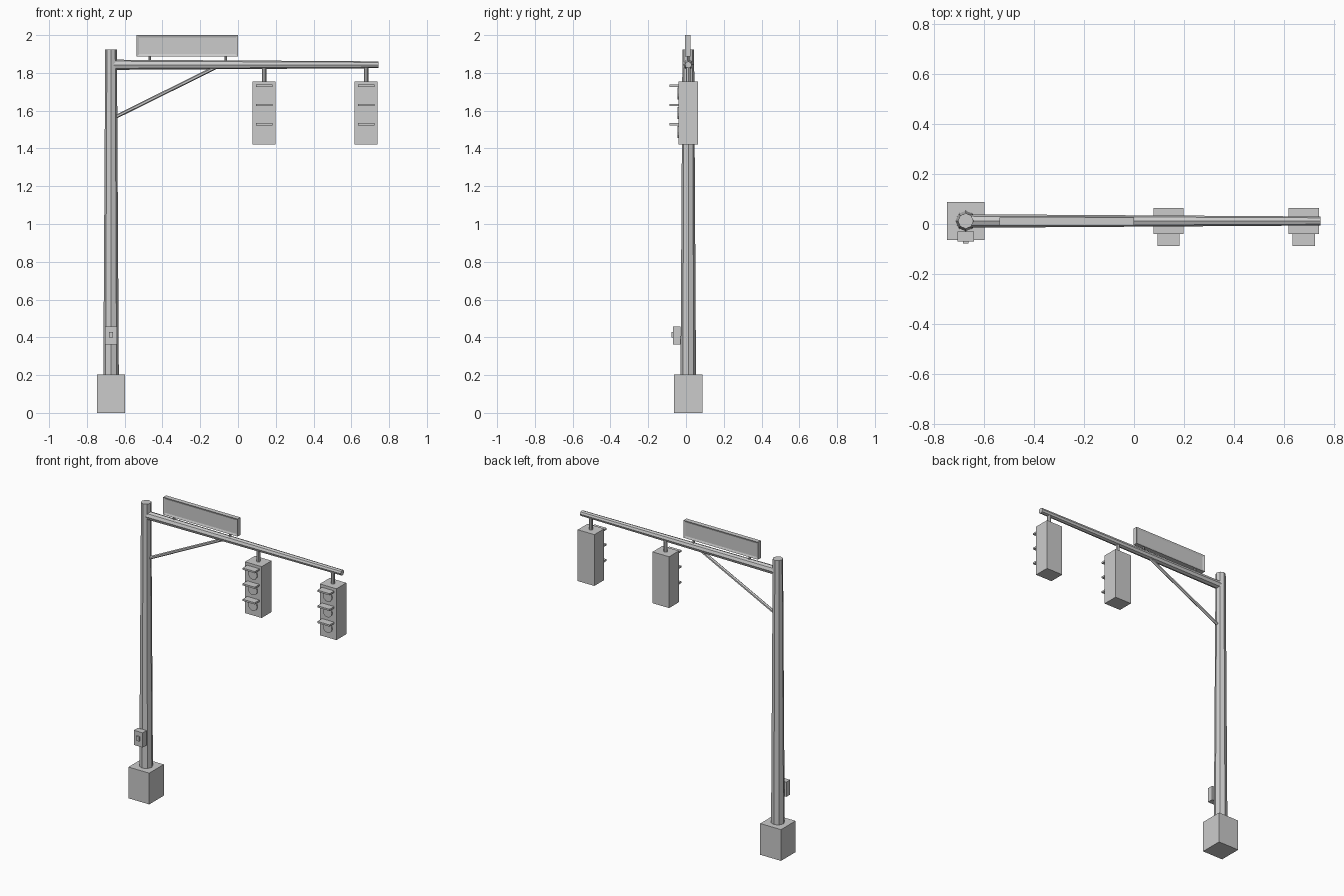
import bpy, bmesh
from math import pi
from mathutils import Vector

cube = bpy.data.objects.get("Cube")
if cube:
    bpy.data.objects.remove(cube, do_unlink=True)

grey = bpy.data.materials.new("plain_grey")
grey.use_nodes = True
GREY = (0.6, 0.6, 0.6, 1)
grey.diffuse_color = GREY
grey.node_tree.nodes["Principled BSDF"].inputs["Base Color"].default_value = GREY

POLE_X, MID_Y, ARM_Z = -0.672, 0.012, 1.843


def finish(name, bm):
    mesh = bpy.data.meshes.new(name)
    bm.to_mesh(mesh)
    bm.free()
    mesh.materials.append(grey)
    obj = bpy.data.objects.new(name, mesh)
    bpy.context.collection.objects.link(obj)
    return obj


def box_mesh(center, size):
    bm = bmesh.new()
    bmesh.ops.create_cube(bm, size=1)
    bmesh.ops.scale(bm, vec=size, verts=bm.verts)
    bmesh.ops.translate(bm, vec=center, verts=bm.verts)
    return bm


def box(name, center, size):
    return finish(name, box_mesh(center, size))


def tube(name, start, end, r1, r2, sides=8):
    """Tapered prism running from start to end."""
    start, end = Vector(start), Vector(end)
    axis = end - start
    bm = bmesh.new()
    bmesh.ops.create_cone(bm, cap_ends=True, segments=sides,
                          radius1=r1, radius2=r2, depth=axis.length)
    obj = finish(name, bm)
    obj.location = (start + end) / 2
    obj.rotation_euler = axis.to_track_quat('Z', 'Y').to_euler()
    return obj


# Footing, pole, arm and diagonal brace
box("footing", (POLE_X, MID_Y, 0.102), (0.15, 0.15, 0.204))
tube("pole", (POLE_X, MID_Y, 0.2), (POLE_X, MID_Y, 1.925), 0.041, 0.031)
tube("arm", (POLE_X, MID_Y, ARM_Z), (0.745, MID_Y, ARM_Z), 0.027, 0.018)
tube("brace", (POLE_X, MID_Y, 1.555), (-0.09, MID_Y, ARM_Z), 0.01, 0.01, 6)

# Crossing button on the pole
box("button_box", (POLE_X, -0.049, 0.41), (0.064, 0.04, 0.096))
box("button", (POLE_X, -0.072, 0.414), (0.022, 0.01, 0.03))

# Street sign with a recessed panel on each side
sign = box_mesh((-0.268, 0.01, 1.943), (0.537, 0.03, 0.114))
panels = [f for f in sign.faces if abs(f.normal.y) > 0.9]
bmesh.ops.inset_individual(sign, faces=panels, thickness=0.018)
for face in panels:
    bmesh.ops.translate(sign, vec=face.normal * -0.005, verts=face.verts)
finish("sign", sign)
for side, x in (("right", -0.468), ("left", -0.064)):
    tube("sign_post_" + side, (x, MID_Y, 1.85), (x, MID_Y, 1.89), 0.007, 0.007)

# Two hanging signal heads, each with three lamps and visors
for side, x in (("inner", 0.138), ("outer", 0.678)):
    tube(side + "_hanger", (x, MID_Y, 1.75), (x, MID_Y, ARM_Z), 0.012, 0.012)
    box(side + "_signal_case", (x, MID_Y, 1.588), (0.12, 0.102, 0.335))
    for i, level in enumerate(("top", "middle", "bottom")):
        z = 1.69 - 0.102 * i
        tube(f"{side}_{level}_lamp", (x, -0.036, z), (x, -0.046, z), 0.032, 0.032, 12)
        box(f"{side}_{level}_visor", (x, -0.062, z + 0.042), (0.088, 0.05, 0.011))
